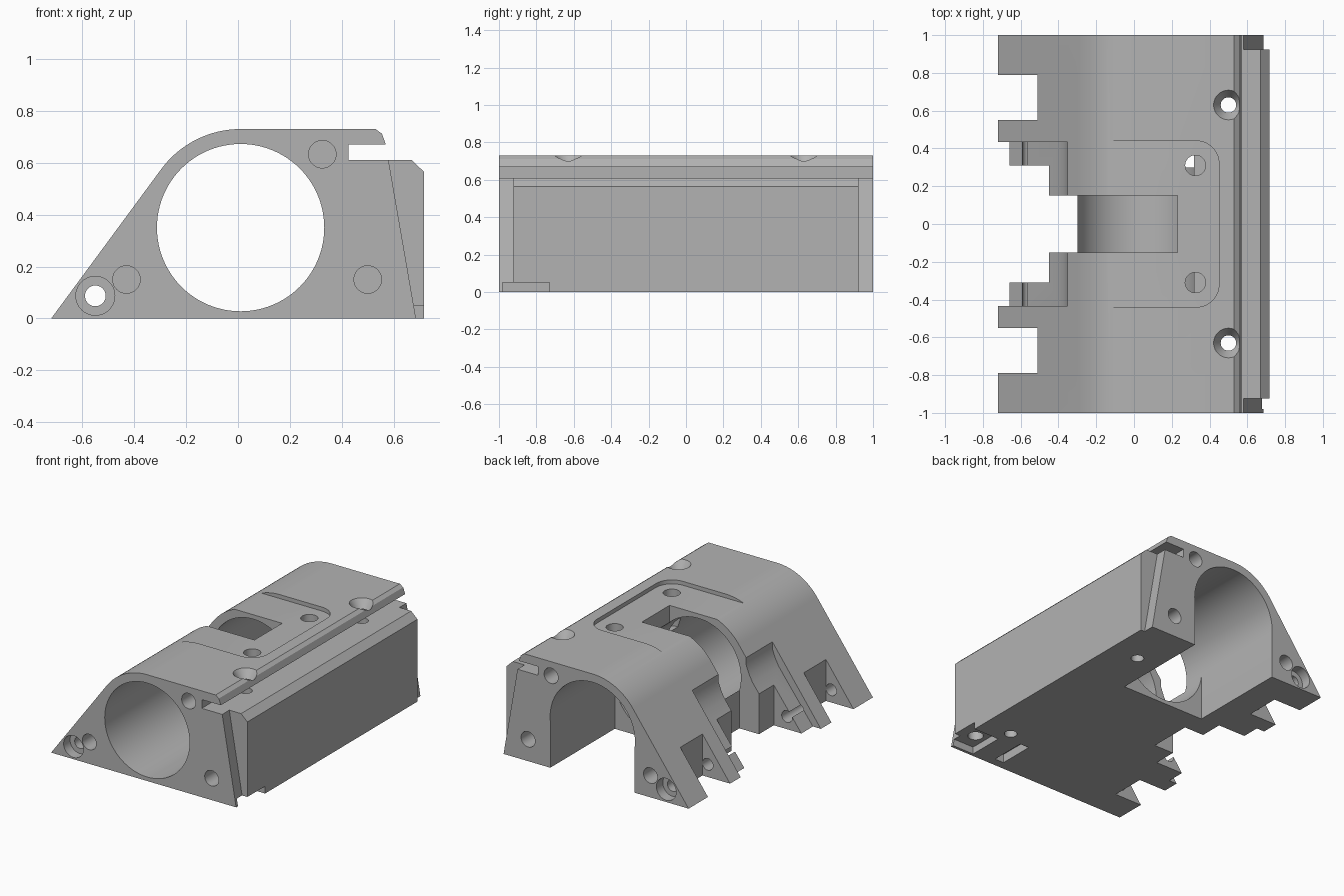
import bpy, bmesh, math
from mathutils import Matrix, Vector

cube = bpy.data.objects.get("Cube")
if cube:
    bpy.data.objects.remove(cube, do_unlink=True)

grey = bpy.data.materials.new("plain grey")
grey.use_nodes = True
grey.diffuse_color = (0.45, 0.45, 0.45, 1)
grey.node_tree.nodes["Principled BSDF"].inputs["Base Color"].default_value = (0.45, 0.45, 0.45, 1)

AXIS = (0.01, 0.35)


def make(name, bm):
    bmesh.ops.recalc_face_normals(bm, faces=bm.faces)
    mesh = bpy.data.meshes.new(name)
    bm.to_mesh(mesh)
    bm.free()
    mesh.materials.append(grey)
    ob = bpy.data.objects.new(name, mesh)
    bpy.context.collection.objects.link(ob)
    return ob


def extrude(name, points, axis, lo, hi):
    """Extrude a 2D outline: (x, z) along y, or (x, y) along z."""
    bm = bmesh.new()
    place = (lambda p: (p[0], lo, p[1])) if axis == "y" else (lambda p: (p[0], p[1], lo))
    face = bm.faces.new([bm.verts.new(place(p)) for p in points])
    out = bmesh.ops.extrude_face_region(bm, geom=[face])
    step = Vector((0, hi - lo, 0)) if axis == "y" else Vector((0, 0, hi - lo))
    bmesh.ops.translate(bm, vec=step, verts=[g for g in out["geom"] if isinstance(g, bmesh.types.BMVert)])
    return make(name, bm)


def arc(cx, cy, r, a, b, n):
    return [(cx + r * math.cos(math.radians(a + (b - a) * i / n)),
             cy + r * math.sin(math.radians(a + (b - a) * i / n))) for i in range(n + 1)]


def box(x0, x1, y0, y1, z0, z1):
    return extrude("box_cutter", [(x0, y0), (x1, y0), (x1, y1), (x0, y1)], "z", z0, z1)


def hole(axis, centre, r1, lo, hi, r2=None, sides=40):
    """Round cutter from lo to hi; r2 makes it conical."""
    bm = bmesh.new()
    bmesh.ops.create_cone(bm, cap_ends=True, segments=sides, radius1=r1,
                          radius2=r1 if r2 is None else r2, depth=hi - lo)
    mid = (lo + hi) / 2
    if axis == "y":
        bm.transform(Matrix.Translation((centre[0], mid, centre[1])) @ Matrix.Rotation(-math.pi / 2, 4, "X"))
    else:
        bm.transform(Matrix.Translation((centre[0], centre[1], mid)))
    return make("round_cutter", bm)


# Main body: sloped side, rounded shoulder, flat top with a slotted lip
outline = [(-0.72, 0)] + arc(*AXIS, 0.38, 143.3, 90, 20)
outline += [(0.53, 0.73), (0.555, 0.712), (0.57, 0.67), (0.425, 0.67), (0.425, 0.61),
            (0.67, 0.61), (0.717, 0.565), (0.717, 0)]
body = extrude("housing_body", outline, "y", -1, 1)


def cut(cutter):
    mod = body.modifiers.new("cut", "BOOLEAN")
    mod.operation = "DIFFERENCE"
    mod.solver = "EXACT"
    mod.object = cutter
    bpy.context.view_layer.objects.active = body
    bpy.ops.object.modifier_apply(modifier=mod.name)
    bpy.data.objects.remove(cutter, do_unlink=True)


# Long bore, open to the underside at the back
cut(hole("y", AXIS, 0.3225, -1.2, 1.2, sides=96))
cut(box(-0.31, 0.331, 0.3, 1.2, -0.1, 0.35))

# Shallow recess on the top, with rounded corners, and window into the bore
recess = [(-0.5, -0.44)] + arc(0.33, -0.32, 0.12, -90, 0, 10) + arc(0.33, 0.32, 0.12, 0, 90, 10) + [(-0.5, 0.44)]
cut(extrude("recess_cutter", recess, "z", 0.703, 0.9))
cut(box(-0.32, 0.23, -0.15, 0.15, 0.35, 0.9))
cut(box(-0.9, -0.30, -0.15, 0.15, -0.1, 0.9))

# Stepped pocket in the sloped side
pocket = [(-0.66, 0), (-0.40, 0.343), (-0.375, 0.39), (-0.352, 0.45), (-0.352, 0.52),
          (-0.9, 0.52), (-0.9, -0.1), (-0.735, -0.1)]
cut(extrude("pocket_cutter", pocket, "y", -0.435, 0.435))
cut(box(-0.9, -0.45, -0.31, 0.31, -0.1, 0.6))

for s in (-1, 1):
    # Notches between the feet
    y0, y1 = sorted((s * 0.55, s * 0.79))
    cut(box(-0.9, -0.51, y0, y1, -0.1, 0.6))
    # Slanted end reliefs beside the side plate
    y0, y1 = sorted((s * 0.923, s * 1.2))
    cut(extrude("relief_cutter", [(0.575, 0.64), (0.686, 0), (0.70, -0.1), (0.9, -0.1), (0.9, 0.64)], "y", y0, y1))
    # Countersunk through holes and blind holes in the top
    cut(hole("z", (0.5, s * 0.63), 0.041, -0.1, 0.9))
    cut(hole("z", (0.5, s * 0.63), 0.041, 0.672, 0.74, r2=0.085))
    cut(hole("z", (0.325, s * 0.31), 0.054, 0.45, 0.9))
    # Blind holes and counterbores in the end faces
    for c in ((-0.43, 0.15), (0.5, 0.15), (0.325, 0.633)):
        y0, y1 = sorted((s * 0.8, s * 1.2))
        cut(hole("y", c, 0.053, y0, y1))
    y0, y1 = sorted((s * 0.93, s * 1.2))
    cut(hole("y", (-0.55, 0.087), 0.075, y0, y1))
cut(hole("y", (-0.55, 0.087), 0.04, -1.2, 1.2))

# Underside corner pocket, its hole, and a narrow slot
cut(box(0.52, 0.9, -0.98, -0.73, -0.1, 0.05))
cut(hole("z", (0.6, -0.86), 0.05, -0.1, 0.25))
cut(box(0.30, 0.37, -0.94, -0.69, -0.1, 0.06))

# Smooth round walls, crisp edges
bpy.ops.object.select_all(action="DESELECT")
body.select_set(True)
bpy.context.view_layer.objects.active = body
bpy.ops.object.shade_smooth_by_angle(angle=math.radians(25))
